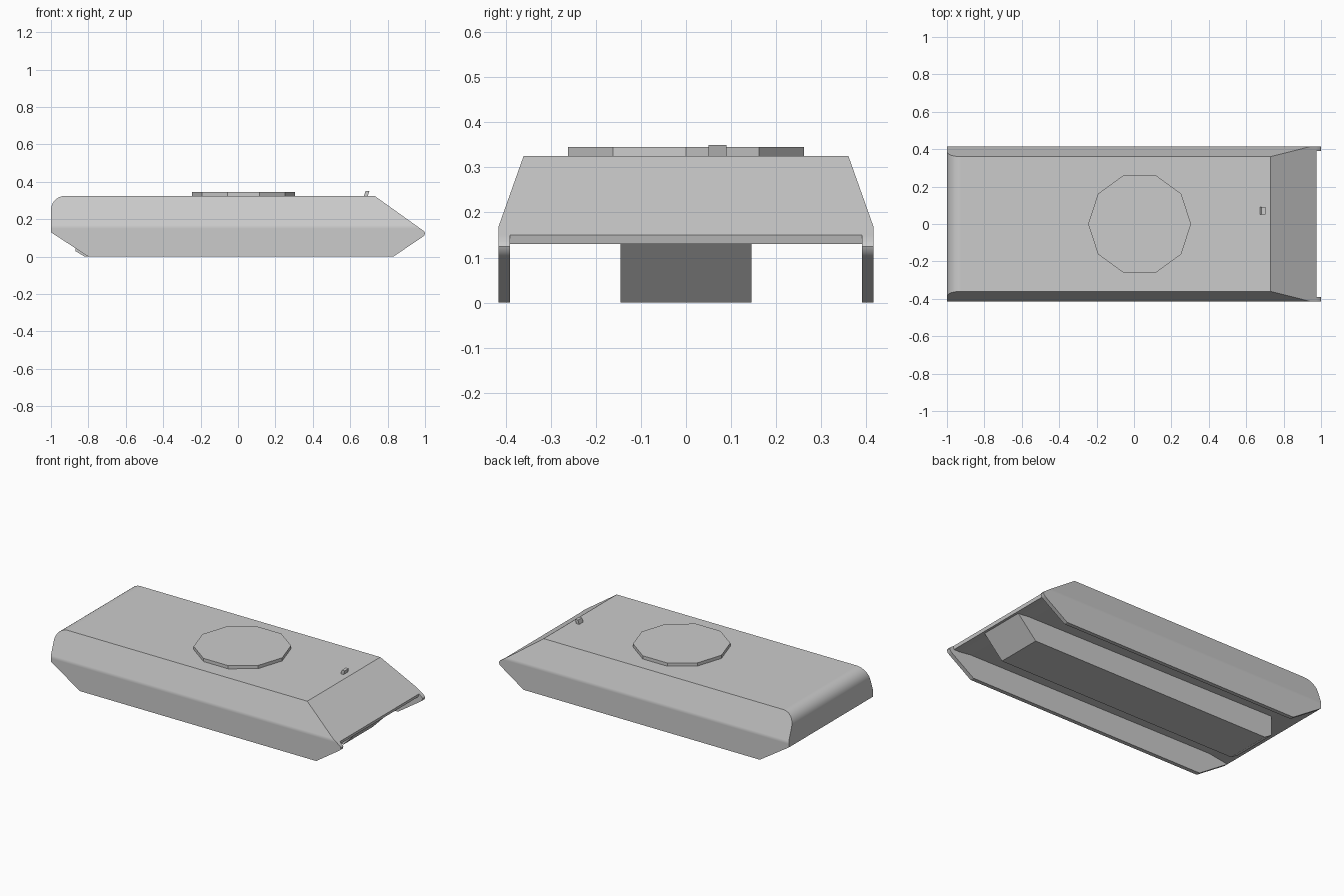
import bpy, bmesh, math

if "Cube" in bpy.data.objects:
    bpy.data.objects.remove(bpy.data.objects["Cube"])


def half_width(z):
    # hull sides lean inwards above the shoulder line
    return 0.415 - max(0, z - 0.17) * 0.055 / 0.155


def face(bm, pts):
    return bm.faces.new([bm.verts.new(p) for p in pts])


def strip(bm, prof, a, b):
    # sheet of quads along an xz profile, a and b give the y of both rims
    for (x0, z0), (x1, z1) in zip(prof, prof[1:]):
        face(bm, [(x0, a(z0), z0), (x1, a(z1), z1), (x1, b(z1), z1), (x0, b(z0), z0)])


def finish(name, bm, smooth=False):
    bmesh.ops.remove_doubles(bm, verts=bm.verts, dist=0.0005)
    bmesh.ops.recalc_face_normals(bm, faces=bm.faces)
    me = bpy.data.meshes.new(name)
    bm.to_mesh(me)
    bm.free()
    ob = bpy.data.objects.new(name, me)
    bpy.context.collection.objects.link(ob)
    if smooth:
        bpy.ops.object.select_all(action='DESELECT')
        ob.select_set(True)
        bpy.context.view_layer.objects.active = ob
        bpy.ops.object.shade_smooth_by_angle(angle=math.radians(32))
        mod = ob.modifiers.new("flat_sides", 'WEIGHTED_NORMAL')
        mod.keep_sharp = True
        mod.weight = 100
    return ob


# upper hull: rear plate, rounded rear edge, deck, sloped front plate
upper = [(-1, 0.17)]
for i in range(7):
    a = math.pi - i * math.pi / 12
    upper.append((-0.925 + 0.075 * math.cos(a), 0.25 + 0.075 * math.sin(a)))
upper += [(0.73, 0.325), (0.947, 0.17)]
bm = bmesh.new()
strip(bm, upper, half_width, lambda z: -half_width(z))

# side skirts, welded to the hull at the shoulder
low = [(-1, 0.15), (-1, 0.13), (-0.8, 0), (0.83, 0), (0.982, 0.102), (0.995, 0.112),
       (1, 0.125), (0.995, 0.136), (0.975, 0.15)]
for s in (1, -1):
    out = lambda z: s * half_width(z)
    face(bm, [(x, out(z), z) for x, z in upper])
    face(bm, [(-1, out(0.17), 0.17), (0.947, out(0.17), 0.17),
              (0.975, out(0.15), 0.15), (-1, out(0.15), 0.15)])
    face(bm, [(x, out(z), z) for x, z in low])
    skirt = [(-1, 0.17)] + low + [(0.947, 0.17)]
    face(bm, [(x, s * 0.39, z) for x, z in skirt])
    strip(bm, skirt, out, lambda z: s * 0.39)
finish("hull_shell", bm, True)

# underside between the skirts, forming the roof of the track channels
bm = bmesh.new()
belly = [(0.947, 0.17), (0.975, 0.15), (0.97, 0.13), (0.93, 0.13), (0.85, 0.14),
         (-0.87, 0.15), (-1, 0.13), (-1, 0.17)]
strip(bm, belly, lambda z: 0.39, lambda z: -0.39)
finish("hull_underside", bm)

# central lower hull
bm = bmesh.new()
tub = [(0.96, 0.135), (0.83, 0), (-0.82, 0), (-0.87, 0.03), (-0.87, 0.15)]
strip(bm, tub, lambda z: 0.145, lambda z: -0.145)
for s in (1, -1):
    face(bm, [(x, s * 0.145, z) for x, z in tub])
finish("lower_hull", bm)

# ten-sided turret ring
bpy.ops.mesh.primitive_cylinder_add(vertices=10, radius=0.275, depth=0.025,
                                    location=(0.03, 0, 0.3325),
                                    rotation=(0, 0, math.radians(18)))
ring = bpy.context.object
ring.name = "turret_ring"
# turn so that two corners point along x
corner = ring.data.vertices[0].co
ring.rotation_euler.z = -math.atan2(corner.y, corner.x)

# driver periscope
bm = bmesh.new()
peri = [(0.672, 0.32), (0.692, 0.32), (0.702, 0.35), (0.682, 0.35)]
strip(bm, peri + peri[:1], lambda z: 0.05, lambda z: 0.09)
for y in (0.05, 0.09):
    face(bm, [(x, y, z) for x, z in peri])
finish("periscope", bm)
